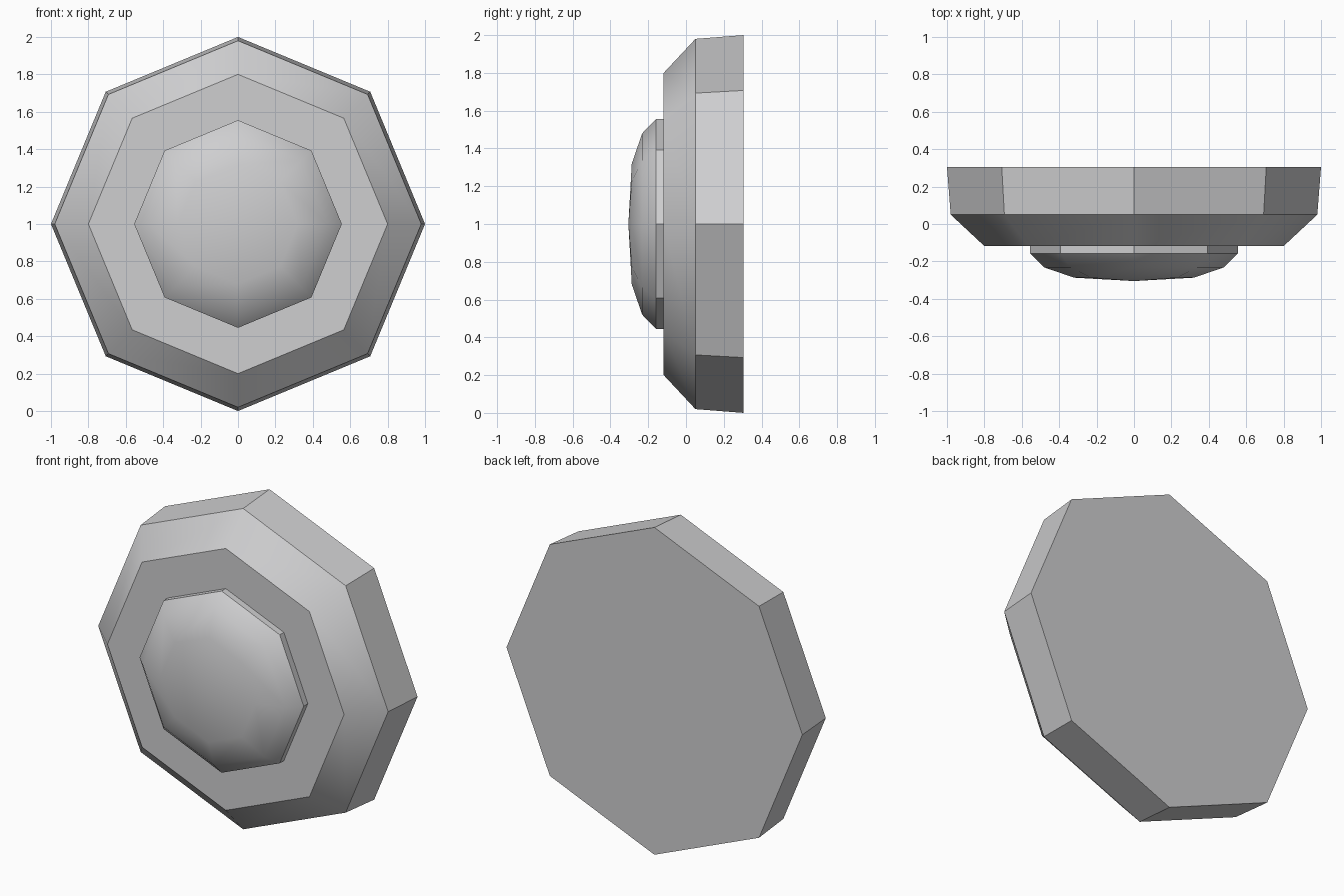
import bpy, bmesh
from math import cos, sin, tau, radians

cube = bpy.data.objects.get("Cube")
if cube:
    bpy.data.objects.remove(cube)

SIDES = 8

grey = bpy.data.materials.new("light_grey")
grey.use_nodes = True
colour = (0.62, 0.62, 0.63, 1)
grey.diffuse_color = colour
grey.node_tree.nodes["Principled BSDF"].inputs["Base Color"].default_value = colour


def octagonal_turning(name, profile, tip=None):
    """Sweep (radius, y) points around the y axis; end in a flat face or a tip."""
    bm = bmesh.new()
    rings = [[bm.verts.new((r * cos(tau * i / SIDES), y, 1 + r * sin(tau * i / SIDES)))
              for i in range(SIDES)] for r, y in profile]
    for a, b in zip(rings, rings[1:]):
        for i in range(SIDES):
            j = (i + 1) % SIDES
            bm.faces.new((a[i], a[j], b[j], b[i]))
    bm.faces.new(rings[0])
    if tip is None:
        bm.faces.new(rings[-1])
    else:
        point = bm.verts.new((0, tip, 1))
        for i in range(SIDES):
            bm.faces.new((rings[-1][i], rings[-1][(i + 1) % SIDES], point))
    bmesh.ops.recalc_face_normals(bm, faces=bm.faces)
    mesh = bpy.data.meshes.new(name)
    bm.to_mesh(mesh)
    bm.free()
    mesh.materials.append(grey)
    obj = bpy.data.objects.new(name, mesh)
    bpy.context.collection.objects.link(obj)
    # Smooth the shallow bevels, keep the rims crisp
    bpy.ops.object.select_all(action='DESELECT')
    obj.select_set(True)
    bpy.context.view_layer.objects.active = obj
    bpy.ops.object.shade_smooth_by_angle(angle=radians(35))
    return obj


# Housing plate with a bevelled front rim
octagonal_turning("base_plate", [(1, 0.305), (0.98, 0.05), (0.8, -0.118)])

# Raised domed cap on the front
octagonal_turning("domed_cap",
                  [(0.555, -0.117), (0.555, -0.158), (0.48, -0.232), (0.32, -0.287)],
                  tip=-0.305)
